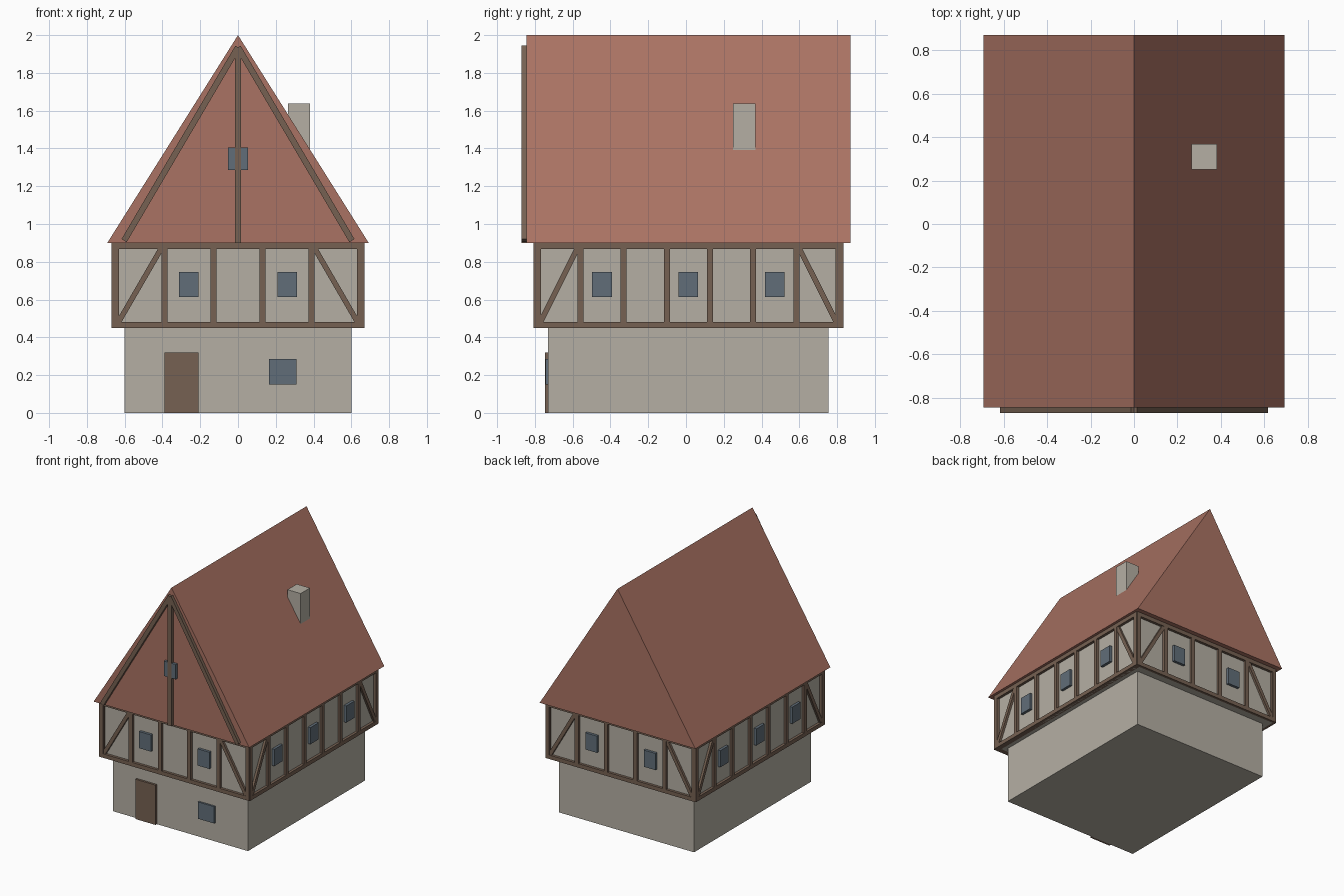
import bpy
import bmesh
import math
from mathutils import Matrix, Vector

cube = bpy.data.objects.get("Cube")
if cube:
    bpy.data.objects.remove(cube, do_unlink=True)


def make_material(name, color):
    mat = bpy.data.materials.new(name)
    mat.use_nodes = True
    rgba = (*color, 1)
    mat.diffuse_color = rgba
    mat.node_tree.nodes["Principled BSDF"].inputs["Base Color"].default_value = rgba
    return mat


plaster = make_material("plaster", (0.46, 0.43, 0.37))
timber = make_material("timber", (0.18, 0.12, 0.085))
roof_tile = make_material("roof tile", (0.40, 0.17, 0.125))
glass = make_material("window glass", (0.12, 0.155, 0.19))

CENTRE_Y = 0.0125
BEAM = 0.032


def finish(name, bm, mat, matrix=Matrix()):
    bmesh.ops.recalc_face_normals(bm, faces=bm.faces)
    mesh = bpy.data.meshes.new(name)
    bm.to_mesh(mesh)
    bm.free()
    mesh.materials.append(mat)
    obj = bpy.data.objects.new(name, mesh)
    obj.matrix_world = matrix
    bpy.context.collection.objects.link(obj)
    return obj


def add_box(bm, low, high):
    low, high = Vector(low), Vector(high)
    place = Matrix.Translation((low + high) / 2) @ Matrix.Diagonal((*(high - low), 1))
    bmesh.ops.create_cube(bm, size=1, matrix=place)


def add_beam(bm, start, end, y_out, y_in, width=BEAM):
    """Timber between two (x, z) points, on a wall facing -y."""
    dx, dz = end[0] - start[0], end[1] - start[1]
    middle = ((start[0] + end[0]) / 2, (y_out + y_in) / 2, (start[1] + end[1]) / 2)
    place = (Matrix.Translation(middle)
             @ Matrix.Rotation(-math.atan2(dz, dx), 4, 'Y')
             @ Matrix.Diagonal((math.hypot(dx, dz), y_in - y_out, width, 1)))
    bmesh.ops.create_cube(bm, size=1, matrix=place)


def box(name, low, high, mat):
    bm = bmesh.new()
    add_box(bm, low, high)
    return finish(name, bm, mat)


# Stone ground floor and overhanging upper storey
box("ground_floor", (-0.6, -0.73, 0), (0.6, 0.755, 0.45), plaster)
box("upper_floor", (-0.65, CENTRE_Y - 0.8, 0.45), (0.65, CENTRE_Y + 0.8, 0.9), plaster)
box("door", (-0.39, -0.747, 0), (-0.21, -0.70, 0.32), timber)
box("ground_window", (0.165, -0.745, 0.15), (0.31, -0.70, 0.285), glass)


# Timber framing of one upper wall, turned to face its side of the house
def framed_wall(side, turn, half, distance, bays):
    matrix = Matrix.Translation((0, CENTRE_Y, 0)) @ Matrix.Rotation(turn, 4, 'Z')
    bay = 2 * half / bays
    out, back = -distance - 0.021, -distance + 0.02
    bm = bmesh.new()
    for z in (0.466, 0.884):
        add_beam(bm, (-half - BEAM / 2, z), (half + BEAM / 2, z), out, back)
    for i in range(bays + 1):
        x = -half + i * bay
        add_beam(bm, (x, 0.45), (x, 0.9), out, back)
    for s in (-1, 1):
        add_beam(bm, (s * (half - 0.014), 0.475), (s * (half - bay + 0.014), 0.875),
                 out + 0.003, back, 0.028)
    finish(side + "_timber_frame", bm, timber, matrix)

    bm = bmesh.new()
    for i in range(1, bays, 2):
        x = -half + (i + 0.5) * bay
        add_box(bm, (x - 0.052, out, 0.613), (x + 0.052, back, 0.747))
    finish(side + "_windows", bm, glass, matrix)


for number, side in enumerate(("front", "left", "back", "right")):
    half, distance, bays = ((0.65, 0.8, 5), (0.8, 0.65, 7))[number % 2]
    framed_wall(side, number * math.pi / 2, half, distance, bays)

# Solid gabled roof
bm = bmesh.new()
profile = [bm.verts.new((x, -0.845, z)) for x, z in ((-0.692, 0.9), (0.692, 0.9), (0, 2))]
gable = bm.faces.new(profile)
sweep = bmesh.ops.extrude_face_region(bm, geom=[gable], use_keep_orig=True)
ends = [v for v in sweep["geom"] if isinstance(v, bmesh.types.BMVert)]
bmesh.ops.translate(bm, verts=ends, vec=(0, 1.715, 0))
finish("roof", bm, roof_tile)

# Front gable timbers and window
bm = bmesh.new()
add_beam(bm, (0, 0.9), (0, 1.93), -0.87, -0.83)
for s in (-1, 1):
    add_beam(bm, (s * 0.603, 0.912), (0, 1.936), -0.87, -0.83)
finish("gable_timbers", bm, timber)
box("gable_window", (-0.052, -0.866, 1.285), (0.052, -0.83, 1.405), glass)

# Chimney rising through the left roof slope
box("chimney", (0.265, 0.25, 1.3), (0.382, 0.368, 1.637), plaster)
